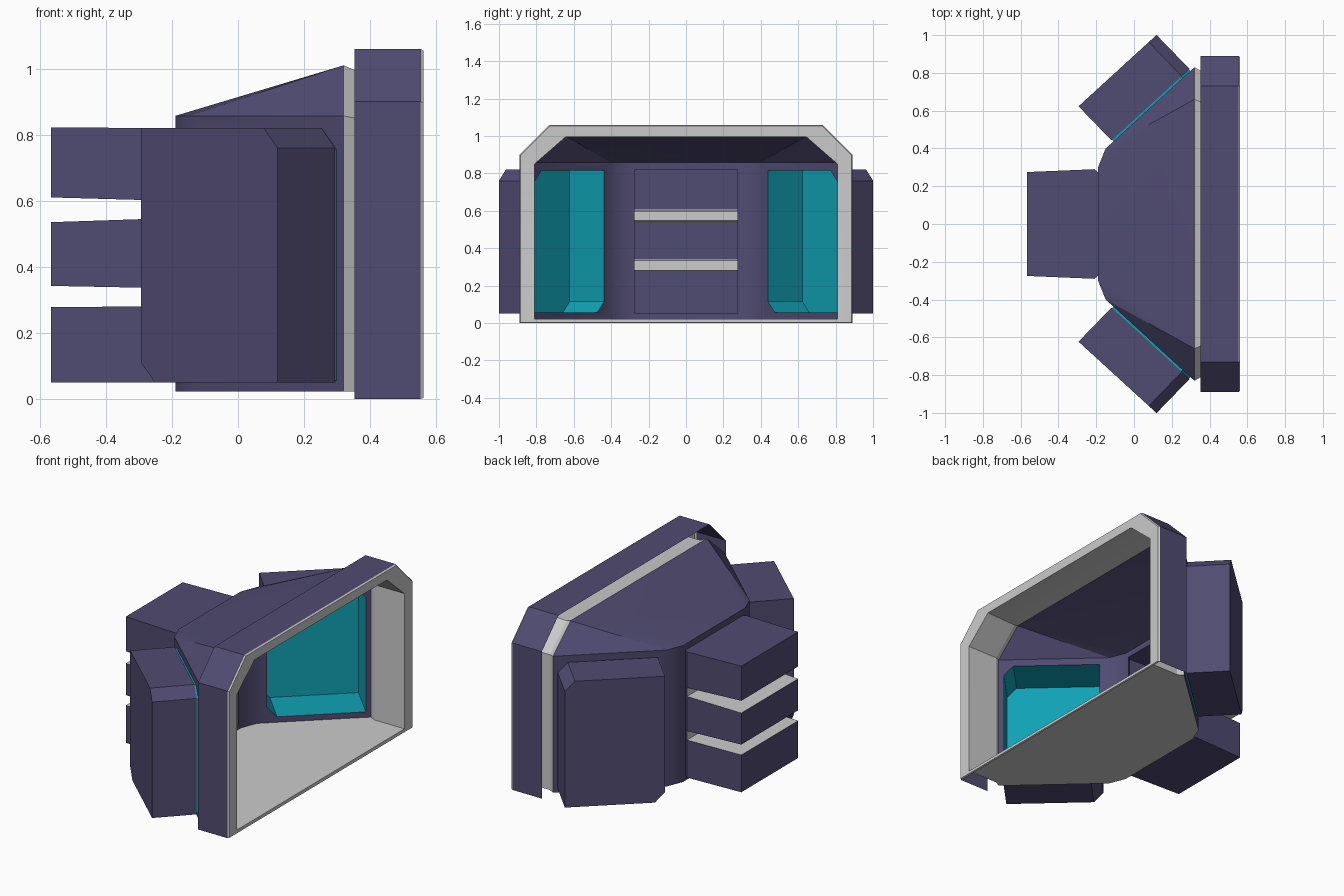
import bpy, bmesh, math
from mathutils import Vector

cube = bpy.data.objects.get("Cube")
if cube:
    bpy.data.objects.remove(cube, do_unlink=True)


def material(name, rgb):
    m = bpy.data.materials.new(name)
    m.use_nodes = True
    m.diffuse_color = (*rgb, 1)
    m.node_tree.nodes["Principled BSDF"].inputs["Base Color"].default_value = (*rgb, 1)
    return m


PURPLE, GREY, TEAL = range(3)
MATS = [material("slate purple", (0.08, 0.07, 0.165)),
        material("light grey", (0.6, 0.6, 0.6)),
        material("teal", (0.005, 0.36, 0.46))]


def build(name, faces, holed=()):
    """Make an object from (points, colour) faces and (outline, hole, colour) walls."""
    bm = bmesh.new()
    for pts, mat in faces:
        bm.faces.new([bm.verts.new(p) for p in pts]).material_index = mat
    for outline, hole, mat in holed:
        edges = []
        for loop in (outline, hole):
            vs = [bm.verts.new(p) for p in loop]
            edges += [bm.edges.new((v, vs[i - 1])) for i, v in enumerate(vs)]
        a, b, c = (Vector(p) for p in outline[:3])
        made = bmesh.ops.triangle_fill(bm, edges=edges, use_beauty=True,
                                       normal=(b - a).cross(c - b).normalized())
        for g in made["geom"]:
            if isinstance(g, bmesh.types.BMFace):
                g.material_index = mat
    bmesh.ops.remove_doubles(bm, verts=bm.verts, dist=0.0005)
    bmesh.ops.recalc_face_normals(bm, faces=bm.faces)
    me = bpy.data.meshes.new(name)
    bm.to_mesh(me)
    bm.free()
    for m in MATS:
        me.materials.append(m)
    me.shade_smooth()
    me.set_sharp_from_angle(angle=math.radians(28))
    ob = bpy.data.objects.new(name, me)
    bpy.context.collection.objects.link(ob)
    return ob


def loft(a, b, mat, closed=True):
    """Quads joining two matching loops."""
    n = len(a)
    return [([a[i], a[(i + 1) % n], b[(i + 1) % n], b[i]], mat)
            for i in range(n if closed else n - 1)]


def arch(x, side, shoulder, flat, top, base):
    """Arch with cut corners, in a plane of constant x."""
    half = [(side, base), (side, shoulder), (flat, top)]
    return [(x, y, z) for y, z in half] + [(x, -y, z) for y, z in reversed(half)]


def rect(x, y, z0, z1):
    return [(x, -y, z0), (x, y, z0), (x, y, z1), (x, -y, z1)]


FLOOR, EAVE = 0.022, 0.857
PLAN = [(0.32, 0.83), (-0.15, 0.40), (-0.19, 0.30)]


def on_wall(y):
    """Point on the slanted wall at a given distance from the middle."""
    (x0, y0), (x1, y1) = PLAN[:2]
    return Vector((x0 + (x1 - x0) * (y0 - y) / (y0 - y1), y))


# Side box outline along the wall, with two opposite cut corners
SIDE = [(0, 0.11), (0.1, 0.05), (1, 0.05), (1, 0.76), (0.9, 0.82), (0, 0.82)]
DEPTH = Vector((-0.182, 0.188))


def side_loop(s, depth, shrink=1.0):
    pts = []
    for t, z in SIDE:
        t, z = 0.5 + (t - 0.5) * shrink, 0.435 + (z - 0.435) * shrink
        p = on_wall(0.435 + 0.378 * t) + DEPTH * depth
        pts.append((p.x, s * p.y, z))
    return pts


# Main shell: slanted walls, back wall and sloping roof
faces, holed = [], []
mouth = arch(0.32, 0.83, EAVE, 0.66, 1.01, FLOOR)
for s in (1, -1):
    p, q, r = [[(x, s * y, z) for z in (FLOOR, EAVE)] for x, y in PLAN]
    holed.append(([p[0], q[0], q[1], p[1]], side_loop(s, 0, 0.985), PURPLE))
    faces.append(([q[0], r[0], r[1], q[1]], PURPLE))
    crown = (0.32, s * 0.66, 1.01)
    faces += [([crown, p[1], q[1]], PURPLE), ([crown, q[1], r[1]], PURPLE)]
faces.append(([(-0.19, -0.30, EAVE), (-0.19, 0.30, EAVE),
               (0.32, 0.66, 1.01), (0.32, -0.66, 1.01)], PURPLE))
opening = rect(-0.19, 0.275, 0.05, 0.82)
holed.append((rect(-0.19, 0.30, FLOOR, EAVE), opening, PURPLE))
build("shell", faces, holed)

# Floor
edge = [(0.56, 0.81), (0.355, 0.81)] + PLAN
build("floor", [([(x, y, FLOOR) for x, y in edge] +
                 [(x, -y, FLOOR) for x, y in reversed(edge)], GREY)])

# Entrance frame: outer skin, bevelled rim and inner lining
lip = arch(0.56, 0.81, 0.85, 0.64, 0.998, FLOOR)
neck = arch(0.355, 0.81, 0.85, 0.645, 0.995, FLOOR)
back_edge = arch(0.353, 0.89, 0.90, 0.73, 1.06, 0)
front_edge = arch(0.553, 0.89, 0.90, 0.73, 1.06, 0)
rim = arch(0.562, 0.884, 0.897, 0.727, 1.054, 0.003)
build("frame_skin", loft(back_edge, front_edge, PURPLE, False))
build("frame_rim", loft(front_edge, rim, GREY) + loft(rim, lip, GREY))
build("frame_lining", loft(lip, neck, GREY, False) + loft(neck, mouth, GREY, False))

# Hollow side boxes with teal linings
for s, label in ((1, "back"), (-1, "front")):
    for part, start, end, shrink, mat in (("box", 0.04, 1, 1, PURPLE),
                                          ("lining", 0, 0.98, 0.985, TEAL)):
        near, far = side_loop(s, start, shrink), side_loop(s, end, shrink)
        build(f"{label}_side_{part}", loft(near, far, mat) + [(far, mat)])

# Central stack of three hollow boxes separated by grey slots
ROOT, TIP = -0.21, -0.567
root_z = [0.05, 0.28, 0.335, 0.547, 0.60, 0.82]
tip_z = [0.05, 0.278, 0.342, 0.535, 0.61, 0.822]
faces = loft(opening, rect(ROOT, 0.29, 0.05, 0.82), PURPLE)
for i in range(5):
    near = rect(ROOT, 0.29, root_z[i], root_z[i + 1])
    if i % 2:
        faces.append((near, GREY))
        continue
    far = rect(TIP, 0.275, tip_z[i], tip_z[i + 1])
    bottom, right, top, left = loft(near, far, PURPLE)
    faces += [(bottom[0], GREY if i else PURPLE), right, left,
              (top[0], GREY if i < 4 else PURPLE), (far, PURPLE)]
build("stacked_boxes", faces)
